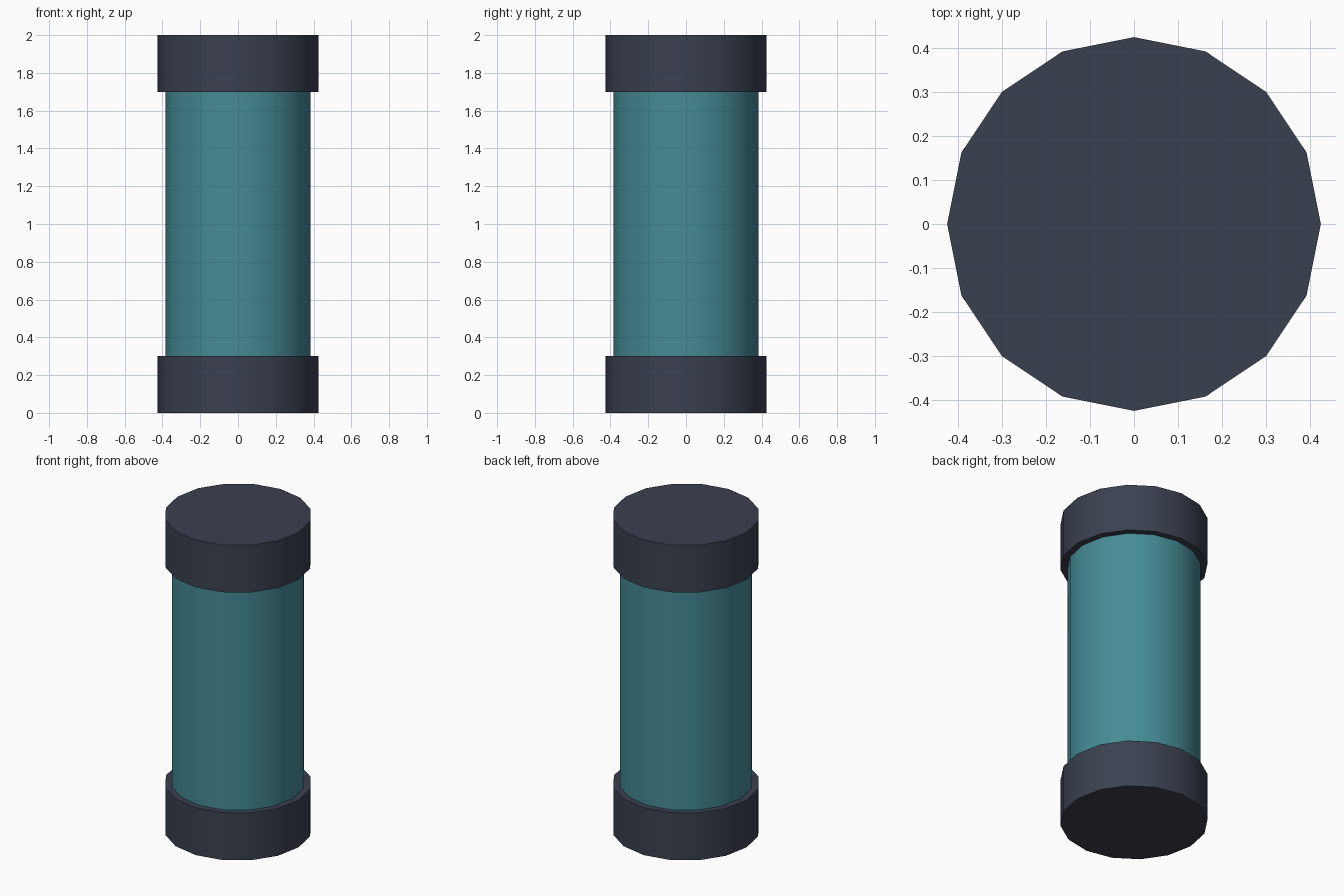
import bpy, math

if "Cube" in bpy.data.objects:
    bpy.data.objects.remove(bpy.data.objects["Cube"])

SIDES = 16


def material(name, color):
    m = bpy.data.materials.new(name)
    m.diffuse_color = (*color, 1.0)
    m.use_nodes = True
    m.node_tree.nodes["Principled BSDF"].inputs["Base Color"].default_value = m.diffuse_color
    return m


teal = material("teal", (0.06, 0.26, 0.305))
charcoal = material("charcoal", (0.042, 0.052, 0.078))


def cylinder(name, radius, z0, z1, mat):
    # primitive vertices start on the +y axis, so a 16-gon also has one on +x
    bpy.ops.mesh.primitive_cylinder_add(vertices=SIDES, radius=radius, depth=z1 - z0,
                                        location=(0, 0, (z0 + z1) / 2))
    ob = bpy.context.object
    ob.name = name
    ob.data.materials.append(mat)
    bpy.ops.object.shade_smooth_by_angle(angle=math.radians(40))
    return ob


# central canister body, running just into both caps
cylinder("canister_body", 0.385, 0.29, 1.71, teal)

# end caps
cylinder("bottom_cap", 0.425, 0.0, 0.3, charcoal)
cylinder("top_cap", 0.425, 1.7, 2.0, charcoal)
